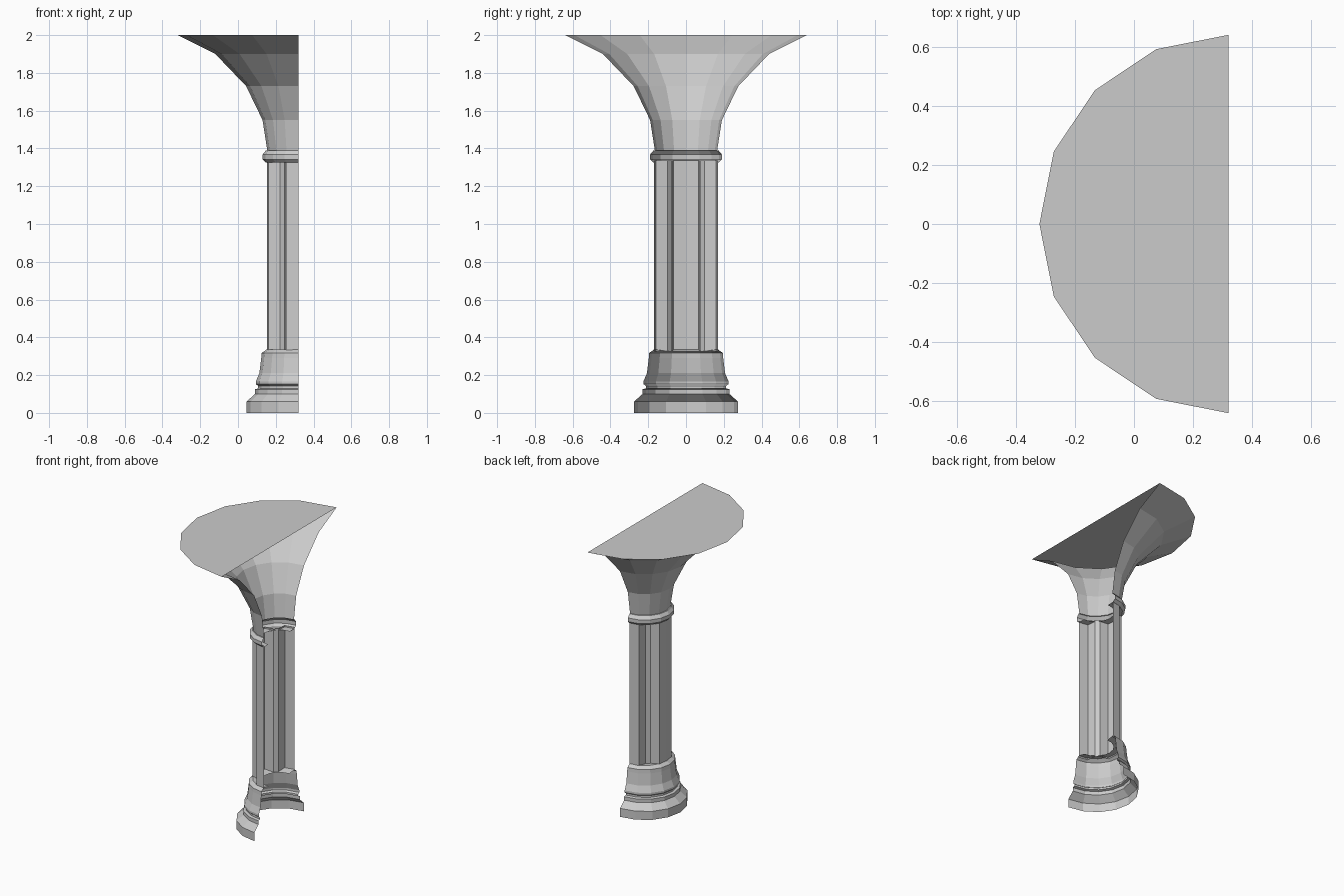
import bpy, math

if "Cube" in bpy.data.objects:
    bpy.data.objects.remove(bpy.data.objects["Cube"])

AXIS_X = 0.32   # half column: its axis lies on the open cut plane
SEG = 8         # facets round the half circle


def make(name, verts, faces):
    me = bpy.data.meshes.new(name)
    me.from_pydata(verts, [], faces)
    me.update()
    ob = bpy.data.objects.new(name, me)
    bpy.context.collection.objects.link(ob)
    return ob


def loft(name, rings, cap=False):
    """Skin a list of equally long open rings of points."""
    n = len(rings[0])
    verts = [p for r in rings for p in r]
    faces = [(k * n + i + 1, k * n + i, (k + 1) * n + i, (k + 1) * n + i + 1)
             for k in range(len(rings) - 1) for i in range(n - 1)]
    if cap:
        faces.append(tuple(reversed(range(len(verts) - n, len(verts)))))
    return make(name, verts, faces)


def arc(r, z):
    return [(AXIS_X - r * math.sin(math.pi * i / SEG),
             r * math.cos(math.pi * i / SEG), z) for i in range(SEG + 1)]


def lathe(name, profile, cap=False):
    return loft(name, [arc(r, z) for r, z in profile], cap)


# Fluted shaft: flat ribs with square-cut notches, (outward, sideways) offsets
quarter = [(0, .17), (.066, .159), (.074, .097), (.097, .074), (.159, .066)]
section = quarter + [(.166, 0)] + [(x, -y) for x, y in reversed(quarter)]
loft("fluted_shaft", [[(AXIS_X - x, y, z) for x, y in section]
                      for z in (.325, 1.335)])

# Moulded base, with its top ledge running in to the notches
lathe("moulded_base", [(.275, 0), (.275, .06), (.23, .10), (.23, .125),
                       (.213, .13), (.213, .143), (.225, .152), (.225, .167),
                       (.207, .21), (.197, .29), (.195, .317), (.17, .335),
                       (.115, .325)])

# Neck ring
lathe("neck_ring", [(.12, 1.325), (.172, 1.325), (.19, 1.342), (.19, 1.368),
                    (.172, 1.39), (.165, 1.39)])

# Flared capital with flat top
lathe("flared_capital", [(.165, 1.39), (.19, 1.55), (.277, 1.73),
                         (.44, 1.90), (.64, 2.0)], cap=True)
